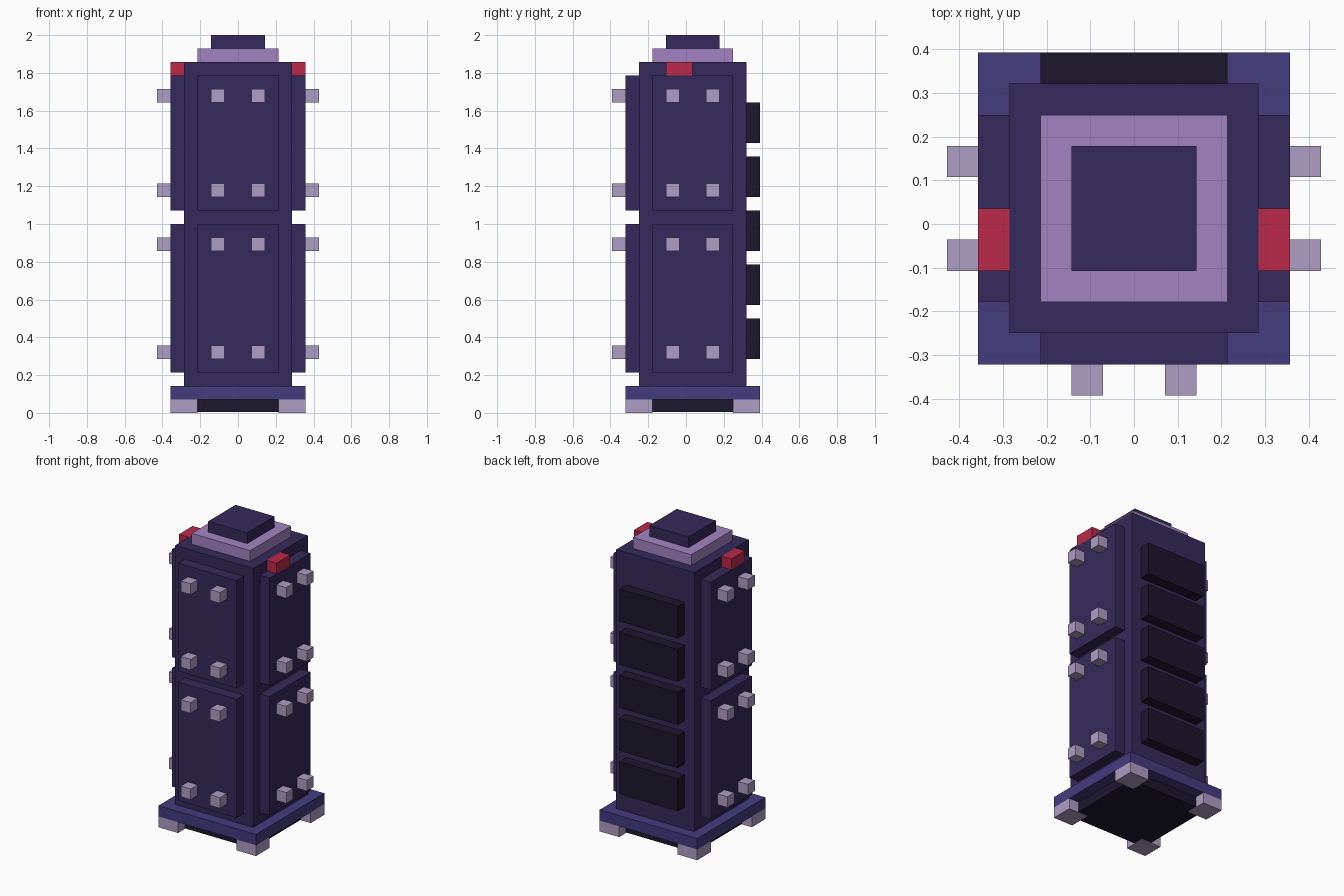
import bpy, bmesh
from mathutils import Matrix, Vector

if "Cube" in bpy.data.objects:
    bpy.data.objects.remove(bpy.data.objects["Cube"])

U = 1 / 14      # one grid block
CY = 0.5        # tower axis sits half a block behind the origin


def material(name, rgb):
    m = bpy.data.materials.new(name)
    m.diffuse_color = [(c / 255) ** 2.2 for c in rgb] + [1]
    m.use_nodes = True
    m.node_tree.nodes["Principled BSDF"].inputs["Base Color"].default_value = m.diffuse_color
    return m


INDIGO = material("indigo", (56, 46, 92))
BLUE = material("blue", (70, 62, 126))
BLACK = material("near_black", (34, 29, 49))
LILAC = material("lilac", (162, 131, 192))
PALE = material("pale_lilac", (173, 156, 194))
RED = material("red", (186, 45, 75))


def boxes(name, mat, *parts):
    """One object from boxes given as (x0, x1, y0, y1, z0, z1) in blocks, y from the tower axis."""
    bm = bmesh.new()
    for x0, x1, y0, y1, z0, z1 in parts:
        centre = Vector(((x0 + x1) / 2, (y0 + y1) / 2 + CY, (z0 + z1) / 2)) * U
        size = Vector((x1 - x0, y1 - y0, z1 - z0)) * U
        bmesh.ops.create_cube(bm, size=1, matrix=Matrix.LocRotScale(centre, None, size))
    me = bpy.data.meshes.new(name)
    bm.to_mesh(me)
    bm.free()
    me.materials.append(mat)
    ob = bpy.data.objects.new(name, me)
    bpy.context.collection.objects.link(ob)
    return ob


def square(name, mat, half, z0, z1):
    return boxes(name, mat, (-half, half, -half, half, z0, z1))


# Central stack: base, plate, body and stepped top
square("base_core", BLACK, 4, 0.05, 1)
square("base_plate", BLUE, 5, 1, 2)
square("body", INDIGO, 4, 2, 26)
square("top_collar", LILAC, 3, 26, 27)
square("top_cap", INDIGO, 2, 27, 28)

# Corner feet
boxes("feet", PALE, *[(x, x + 2, y, y + 2, 0, 1) for x in (-5, 3) for y in (-5, 3)])

# Lower and upper panels with four bolts each, on the front and both sides
for level, z0, z1, bolt_z in (("lower", 3, 14, (4, 12)), ("upper", 15, 25, (16, 23))):
    boxes(f"front_{level}_panel", INDIGO, (-3, 3, -5, -4, z0, z1))
    boxes(f"front_{level}_bolts", PALE,
          *[(a, a + 1, -6, -5, z, z + 1) for a in (-2, 1) for z in bolt_z])
    for side, s in (("left", -1), ("right", 1)):
        x0, x1 = sorted((4 * s, 5 * s))
        b0, b1 = sorted((5 * s, 6 * s))
        boxes(f"{side}_{level}_panel", INDIGO, (x0, x1, -3, 3, z0, z1))
        boxes(f"{side}_{level}_bolts", PALE,
              *[(b0, b1, a, a + 1, z, z + 1) for a in (-2, 1) for z in bolt_z])

# Red side lamps above the side panels
for side, x0 in (("left", -5), ("right", 4)):
    boxes(f"{side}_lamp", RED, (x0, x0 + 1, -2, 0, 25, 26))

# Back vent slats
for i in range(5):
    z = 4 + 4 * i
    boxes(f"back_vent_{i + 1}", BLACK, (-3, 3, 4, 5, z, z + 3))
